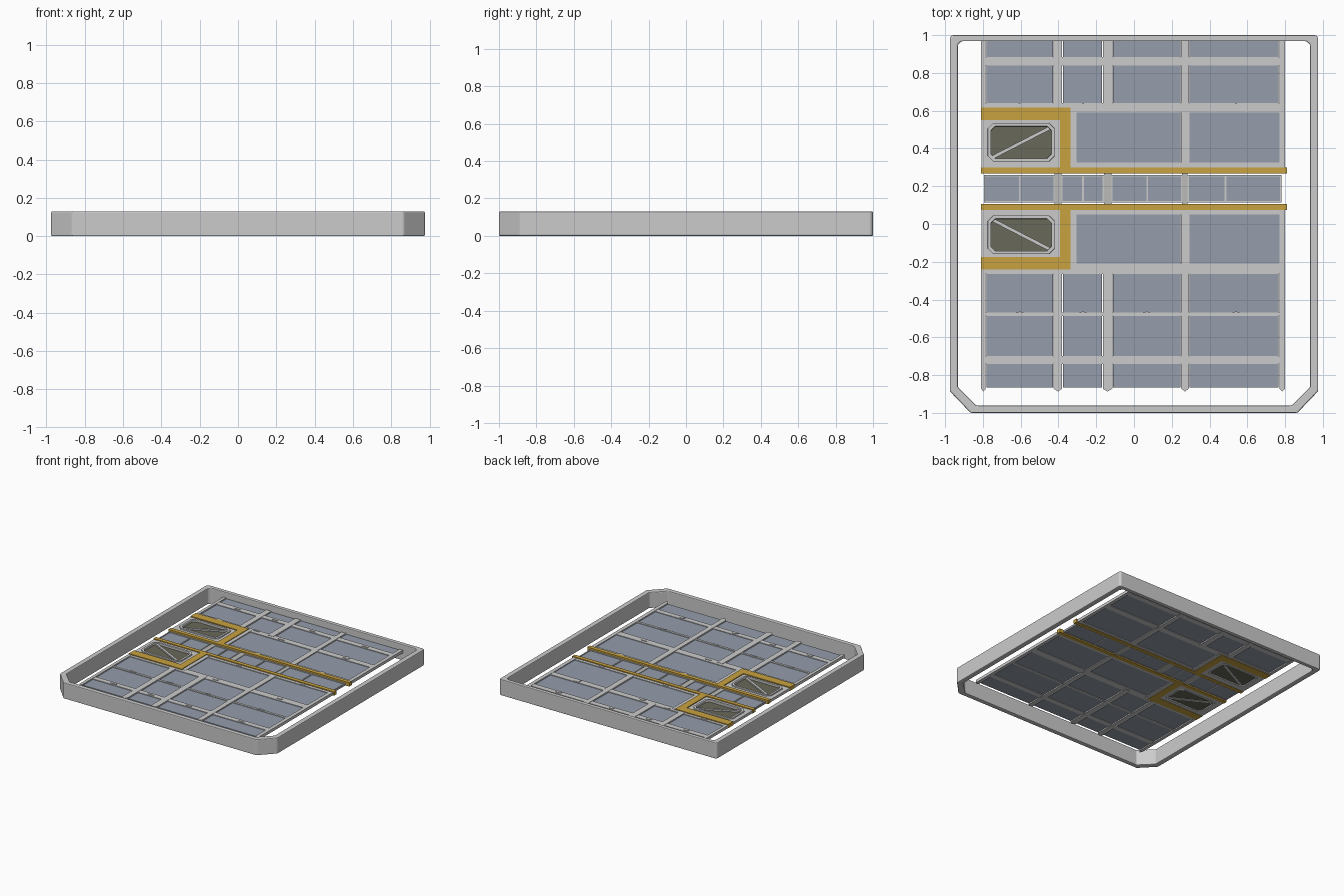
import bpy, bmesh, math

if "Cube" in bpy.data.objects:
    bpy.data.objects.remove(bpy.data.objects["Cube"])

MID = 0.1875  # mirror line of the central channel


def material(name, rgb):
    m = bpy.data.materials.new(name)
    m.diffuse_color = (*rgb, 1)
    m.use_nodes = True
    m.node_tree.nodes["Principled BSDF"].inputs["Base Color"].default_value = m.diffuse_color
    return m


GOLD = material("gold", (0.58, 0.36, 0.05))
PANEL = material("panel", (0.30, 0.34, 0.41))
GLASS = material("glass", (0.14, 0.14, 0.10))
PALE = material("pale", (0.5, 0.5, 0.48))


def finish(name, bm, mat=None, bevel=0):
    bmesh.ops.recalc_face_normals(bm, faces=bm.faces)
    me = bpy.data.meshes.new(name)
    bm.to_mesh(me)
    bm.free()
    ob = bpy.data.objects.new(name, me)
    bpy.context.collection.objects.link(ob)
    if mat:
        me.materials.append(mat)
    if bevel:
        b = ob.modifiers.new("bevel", 'BEVEL')
        b.width = bevel
        b.segments = 2
    return ob


def add_prism(bm, pts, z0, z1):
    lo = [bm.verts.new((x, y, z0)) for x, y in pts]
    hi = [bm.verts.new((x, y, z1)) for x, y in pts]
    bm.faces.new(lo)
    bm.faces.new(hi)
    for i in range(len(pts)):
        j = (i + 1) % len(pts)
        bm.faces.new((lo[i], lo[j], hi[j], hi[i]))


def prisms(name, outlines, z0, z1, mat=None, bevel=0):
    bm = bmesh.new()
    for o in outlines:
        add_prism(bm, o, z0, z1)
    return finish(name, bm, mat, bevel)


def ring(name, outer, inner, z0, z1, mat=None, bevel=0):
    bm = bmesh.new()
    loops = [[bm.verts.new((x, y, z)) for x, y in pts]
             for pts, z in ((outer, z0), (outer, z1), (inner, z1), (inner, z0))]
    n = len(outer)
    for k in range(4):
        a, b = loops[k], loops[(k + 1) % 4]
        for i in range(n):
            j = (i + 1) % n
            bm.faces.new((a[i], a[j], b[j], b[i]))
    return finish(name, bm, mat, bevel)


def rect(x0, x1, y0, y1):
    return [(x0, y0), (x1, y0), (x1, y1), (x0, y1)]


def octagon(x0, x1, y0, y1, c):
    return [(x0 + c, y0), (x1 - c, y0), (x1, y0 + c), (x1, y1 - c),
            (x1 - c, y1), (x0 + c, y1), (x0, y1 - c), (x0, y0 + c)]


def front_chamfered(x, y0, y1, cx, cy, b):
    return [(-x + cx, y0), (x - cx, y0), (x, y0 + cy), (x, y1 - b),
            (x - b, y1), (-x + b, y1), (-x, y1 - b), (-x, y0 + cy)]


def flip(pts):
    return [(x, 2 * MID - y) for x, y in pts]


# outer frame with chamfered front corners
ring("outer_frame", front_chamfered(0.975, -1, 1, 0.11, 0.115, 0.012),
     front_chamfered(0.933, -0.962, 0.968, 0.1, 0.1, 0.02), 0, 0.13, bevel=0.007)

# long beams with pointed front ends, in the back and front bays
BEAMS = [(-0.81, -0.785), (-0.425, -0.38), (-0.165, -0.115), (0.25, 0.29), (0.77, 0.80)]
outs = []
for a, b in BEAMS:
    outs.append(rect(a, b, 0.615, 0.97))
    outs.append([(a, -0.872), ((a + b) / 2, -0.887), (b, -0.872), (b, -0.235), (a, -0.235)])
outs += [rect(0.25, 0.295, 0.30, 0.615), rect(0.25, 0.295, -0.235, 0.075)]
outs += [rect(-0.335, -0.305, 0.30, 0.615), rect(-0.335, -0.305, -0.235, 0.075)]
outs += [rect(0.77, 0.80, 0.30, 0.615), rect(0.77, 0.80, -0.235, 0.075)]
prisms("long_beams", outs, 0.062, 0.085)

# cross ribs between the beams
ROWS = [(0.84, 0.885), (0.59, 0.64), (-0.265, -0.208), (-0.487, -0.468), (-0.742, -0.70)]
outs = [rect(-0.80, 0.795, a, b) for a, b in ROWS if a not in (0.59, -0.265)]
outs += [rect(-0.80, 0.795, 0.615, 0.64), rect(-0.335, 0.795, 0.59, 0.615),
         rect(-0.80, 0.795, -0.265, -0.235), rect(-0.335, 0.795, -0.235, -0.208),
         rect(-0.335, 0.795, 0.298, 0.325), rect(-0.335, 0.795, 0.05, 0.077)]
prisms("cross_ribs", outs, 0.064, 0.083)

# floor panels filling the bays
outs = []
bays = [(BEAMS[i][1], BEAMS[i + 1][0]) for i in range(4)]
for y0, y1 in [(0.885, 0.97), (0.64, 0.84), (-0.468, -0.265), (-0.70, -0.487), (-0.866, -0.742)]:
    outs += [rect(a + 0.004, b - 0.004, y0, y1) for a, b in bays]
for a, b in [(-0.305, 0.245), (0.295, 0.77)]:
    outs += [rect(a, b, 0.325, 0.59), flip(rect(a, b, 0.325, 0.59))]
prisms("floor_panels", outs, 0.068, 0.078, PANEL)

# gold walkway markings, mirrored across the channel
gold = [rect(-0.81, 0.81, 0.268, 0.30), rect(-0.81, -0.335, 0.55, 0.617),
        rect(-0.392, -0.335, 0.30, 0.55)]
prisms("gold_bands", gold + [flip(g) for g in gold], 0.06, 0.09, GOLD)

# central channel: panels, split seams and pale posts
cells = [(-0.795, -0.42), (-0.385, -0.16), (-0.12, 0.255), (0.283, 0.78)]
prisms("channel_panels", [rect(a, b, 0.12, 0.255) for a, b in cells], 0.066, 0.076, PANEL)
edges = []
for (a, b), s in zip(cells, (-0.605, -0.27, 0.07, 0.485)):
    edges += [rect(a, b, 0.115, 0.123), rect(a, b, 0.252, 0.26), rect(a, a + 0.007, 0.115, 0.26),
              rect(b - 0.007, b, 0.115, 0.26), rect(s - 0.005, s + 0.005, 0.12, 0.255)]
prisms("channel_trim", edges, 0.064, 0.081)
posts = [rect(-0.42, -0.385, 0.105, 0.27), rect(-0.16, -0.12, 0.105, 0.27),
         rect(0.255, 0.283, 0.105, 0.27)]
prisms("channel_posts", posts, 0.064, 0.078, PALE)

# two hatches with octagonal rim, glass and diagonal brace
for label, f in (("back", lambda p: p), ("front", flip)):
    box = (-0.775, -0.42, 0.33, 0.535)
    inner = octagon(-0.757, -0.438, 0.348, 0.517, 0.022)
    ring(label + "_hatch_surround", f(octagon(-0.808, -0.392, 0.30, 0.55, 0.0005)),
         f(octagon(*box, 0.03)), 0.062, 0.083)
    ring(label + "_hatch_rim", f(octagon(*box, 0.03)), f(inner), 0.06, 0.093, bevel=0.003)
    prisms(label + "_hatch_glass", [f(inner)], 0.069, 0.076, GLASS)
    ax, ay, bx, by = -0.745, 0.355, -0.448, 0.508
    d = math.hypot(bx - ax, by - ay)
    nx, ny = -(by - ay) / d * 0.009, (bx - ax) / d * 0.009
    prisms(label + "_hatch_brace", [f([(ax - nx, ay - ny), (bx - nx, by - ny),
                                       (bx + nx, by + ny), (ax + nx, ay + ny)])], 0.066, 0.087)

# small half-round latches on the ribs
outs = []


def latch(x, y, s):
    outs.append([(x + 0.026 * math.cos(t * math.pi / 8), y + s * 0.018 * math.sin(t * math.pi / 8))
                 for t in range(9)])


for x in (-0.605, -0.27, 0.067, 0.54):
    for y in (0.855, -0.482, -0.728):
        latch(x, y, 1)
    if x != 0.067:
        latch(x, 0.622, 1)
for x in (-0.037, 0.54):
    for y, s in ((0.605, 1), (0.305, 1), (0.07, -1), (-0.23, -1)):
        latch(x, y, s)
prisms("latches", outs, 0.064, 0.087)
